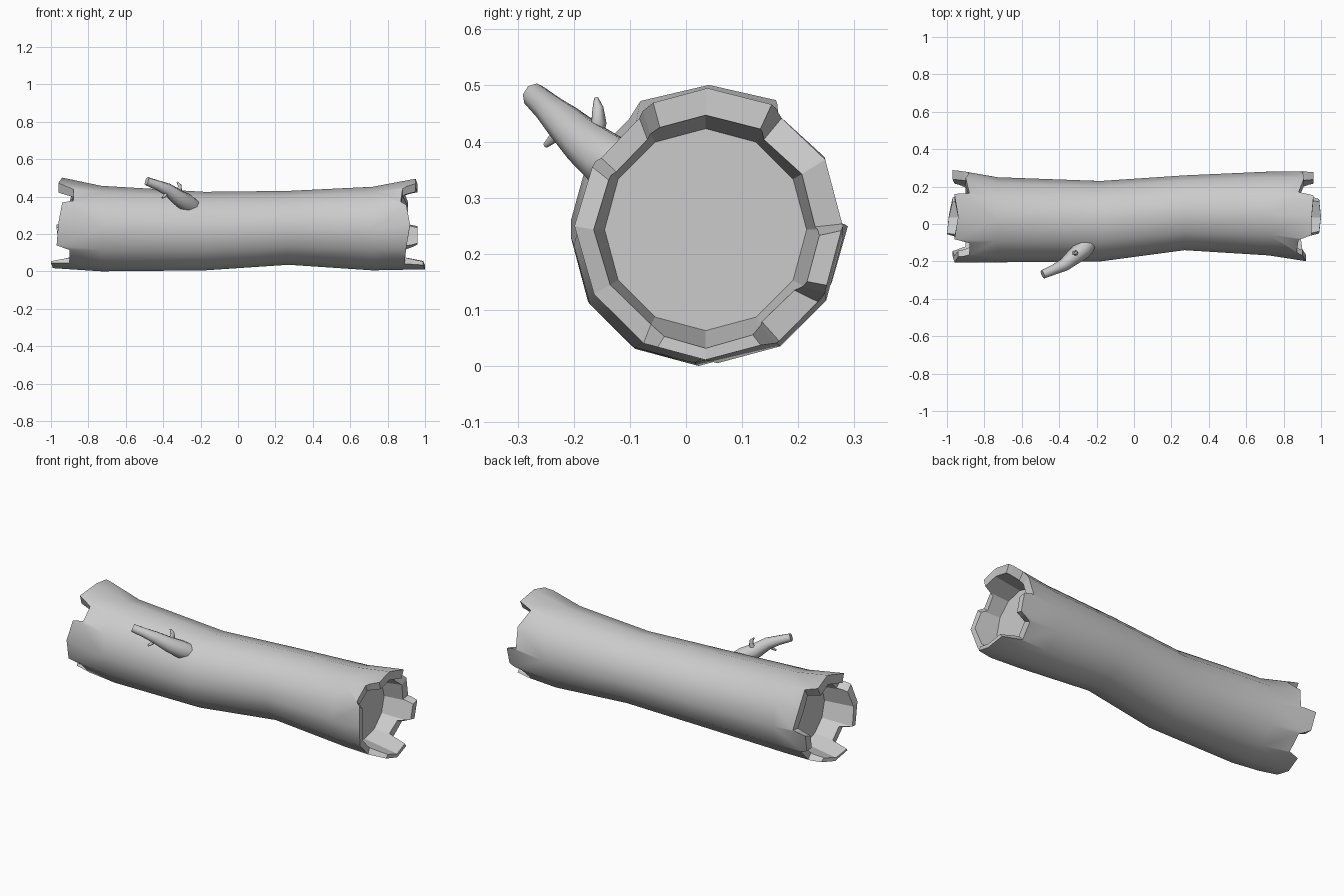
import bpy, bmesh, math
from mathutils import Vector

if "Cube" in bpy.data.objects:
    bpy.data.objects.remove(bpy.data.objects["Cube"])

N = 12
# Trunk profile: x, y min, y max, z min, z max
PROFILE = [(-0.96, -0.205, 0.29, 0.015, 0.505), (-0.73, -0.205, 0.25, 0.0, 0.457),
           (-0.18, -0.20, 0.23, 0.005, 0.425), (0.27, -0.14, 0.26, 0.035, 0.43),
           (0.72, -0.168, 0.28, 0.005, 0.452), (0.96, -0.205, 0.28, 0.01, 0.497)]

# Broken rims: (sector position clockwise from the top seen from +x, x)
RIM_R = [(0, .95), (.95, .96), (1.1, .88), (2, .91), (2.95, .90), (3.1, .96), (3.9, .96),
         (4.15, .89), (4.95, .88), (5.2, .99), (6, 1.0), (6.7, .99), (7, .89), (8, .90),
         (9, .92), (9.9, .90), (10.1, .87), (10.9, .88), (11.2, .95)]
RIM_L = [(0, -.94), (.95, -.96), (1.1, -.88), (2, -.90), (2.95, -.88), (3.1, -.97), (3.9, -.96),
         (4.15, -.90), (4.95, -.90), (5.2, -.97), (6, -.99), (6.8, -1.0), (7, -.90), (7.8, -.90),
         (8, -.97), (9, -.96), (9.9, -.94), (10.1, -.88), (10.8, -.88), (11, -.96)]


def on_polygon(x, t, cy, cz, ry, rz):
    """Point at sector position t on the flat-sided section."""
    def corner(k):
        a = 2 * math.pi * k / N
        return Vector((x, cy + ry * math.sin(a), cz + rz * math.cos(a)))
    k = math.floor(t)
    return corner(k).lerp(corner(k + 1), t - k)


def outer(x, t):
    i = 0
    while i < len(PROFILE) - 2 and x > PROFILE[i + 1][0]:
        i += 1
    a, b = PROFILE[i], PROFILE[i + 1]
    f = (x - a[0]) / (b[0] - a[0])
    _, y0, y1, z0, z1 = [p + (q - p) * f for p, q in zip(a, b)]
    return on_polygon(x, t, (y0 + y1) / 2, (z0 + z1) / 2, (y1 - y0) / 2, (z1 - z0) / 2)


CAP_X = 0.79


def inner(x, t):
    r = 0.18 + 0.15 * (abs(x) - CAP_X)
    return on_polygon(x, t, 0.035, 0.243, r, r)


def finish(bm, name):
    bmesh.ops.recalc_face_normals(bm, faces=bm.faces)
    me = bpy.data.meshes.new(name)
    bm.to_mesh(me)
    bm.free()
    ob = bpy.data.objects.new(name, me)
    bpy.context.collection.objects.link(ob)
    return ob


def full_rim(rim):
    """Add the polygon corners that the rim outline skips."""
    pts = rim + [(N, rim[0][1])]
    out = list(pts)
    for k in range(N):
        if all(t != k for t, _ in pts):
            (ta, xa), (tb, xb) = next((p, q) for p, q in zip(pts, pts[1:]) if p[0] < k < q[0])
            out.append((k, xa + (xb - xa) * (k - ta) / (tb - ta)))
    return sorted(out)


# Hollow-ended trunk
bm = bmesh.new()
rings = [[bm.verts.new(outer(p[0], k)) for k in range(N)] for p in PROFILE[1:-1]]
for a, b in zip(rings, rings[1:]):
    for k in range(N):
        j = (k + 1) % N
        bm.faces.new((a[k], a[j], b[j], b[k])).smooth = True

for rim, ring, sign in ((RIM_L, rings[0], -1), (RIM_R, rings[-1], 1)):
    pts = full_rim(rim)[:-1]
    ts = [t for t, _ in pts]
    out_v = [bm.verts.new(outer(x, t)) for t, x in pts]
    in_v = [bm.verts.new(inner(x, t)) for t, x in pts]
    cap = [bm.verts.new(inner(sign * CAP_X, k)) for k in range(N)]
    bm.faces.new(cap)
    n = len(pts)
    for i in range(n):
        j = (i + 1) % n
        bm.faces.new((out_v[i], out_v[j], in_v[j], in_v[i]))
    for k in range(N):
        j = (k + 1) % N
        ids = [i for i, t in enumerate(ts) if k <= t <= k + 1]
        if k == N - 1:
            ids.append(0)
        bm.faces.new([ring[j], ring[k]] + [out_v[i] for i in ids]).smooth = True
        bm.faces.new([cap[j], cap[k]] + [in_v[i] for i in ids])
finish(bm, "hollow_log")


def tube(name, path, sides):
    """Tapered tube through (x, y, z, radius) points."""
    bm = bmesh.new()
    pts = [Vector(p[:3]) for p in path]
    loops = []
    for i, p in enumerate(pts):
        d = (pts[min(i + 1, len(pts) - 1)] - pts[max(i - 1, 0)]).normalized()
        u = d.cross(Vector((0.3, -0.9, 0.1))).normalized()
        v = d.cross(u)
        loops.append([bm.verts.new(p + path[i][3] * (u * math.cos(a) + v * math.sin(a)))
                      for a in (2 * math.pi * k / sides for k in range(sides))])
    for a, b in zip(loops, loops[1:]):
        for k in range(sides):
            j = (k + 1) % sides
            bm.faces.new((a[k], a[j], b[j], b[k])).smooth = True
    bm.faces.new(loops[0])
    bm.faces.new(loops[-1])
    return finish(bm, name)


# Broken branch with two small twigs
tube("branch", [(-.23, -.09, .335, .045), (-.275, -.14, .367, .05), (-.325, -.178, .397, .043),
                (-.375, -.22, .437, .034), (-.43, -.245, .46, .027), (-.488, -.27, .482, .023)], 8)
tube("upper_twig", [(-.325, -.165, .41, .017), (-.312, -.155, .435, .014),
                    (-.312, -.157, .46, .010), (-.325, -.16, .477, .004)], 6)
tube("lower_twig", [(-.375, -.215, .43, .012), (-.39, -.237, .405, .009),
                    (-.405, -.25, .393, .005)], 6)
